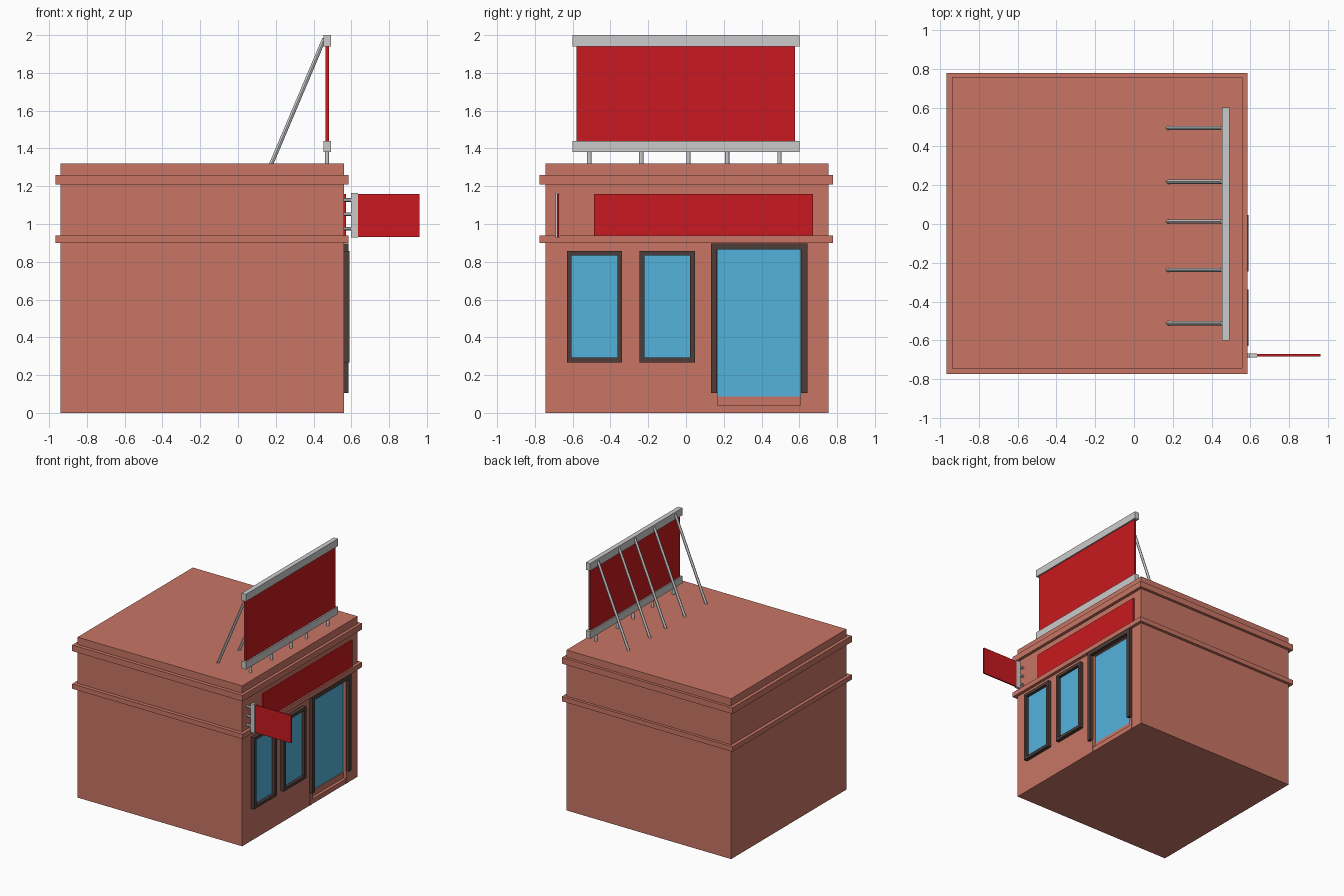
import bpy
from mathutils import Vector

if "Cube" in bpy.data.objects:
    bpy.data.objects.remove(bpy.data.objects["Cube"])


def material(name, color):
    m = bpy.data.materials.new(name)
    m.diffuse_color = (*color, 1)
    m.use_nodes = True
    m.node_tree.nodes["Principled BSDF"].inputs["Base Color"].default_value = m.diffuse_color
    return m


BRICK = material("brick", (0.58, 0.18, 0.13))
RED = material("sign_red", (0.58, 0.01, 0.014))
DARK = material("dark_frame", (0.075, 0.047, 0.04))
GLASS = material("glass", (0.09, 0.45, 0.72))


def box(name, x, y, z, mat=None):
    bpy.ops.mesh.primitive_cube_add(size=1)
    o = bpy.context.object
    o.name = name
    for v in o.data.vertices:
        v.co = [r[0] if c < 0 else r[1] for c, r in zip(v.co, (x, y, z))]
    if mat:
        o.data.materials.append(mat)
    return o


def rod(name, a, b, radius):
    a, b = Vector(a), Vector(b)
    bpy.ops.mesh.primitive_cylinder_add(vertices=12, radius=radius, depth=(b - a).length,
                                        location=(a + b) / 2)
    o = bpy.context.object
    o.name = name
    o.rotation_euler = (b - a).to_track_quat('Z', 'Y').to_euler()
    bpy.ops.object.shade_smooth_by_angle()
    return o


def frame(name, y, z, t, x, bottom=True):
    """Rectangular frame on the shop wall, optionally open at the bottom."""
    box(name + "_left", x, (y[0], y[0] + t), z, DARK)
    box(name + "_right", x, (y[1] - t, y[1]), z, DARK)
    inner = (y[0] + t, y[1] - t)
    box(name + "_top", x, inner, (z[1] - t, z[1]), DARK)
    if bottom:
        box(name + "_sill", x, inner, (z[0], z[0] + t), DARK)


# Building with a doorway recess
body = box("building", (-0.94, 0.56), (-0.745, 0.755), (0, 1.32), BRICK)
cutter = box("doorway_cutter", (0.51, 0.7), (0.167, 0.607), (0.04, 0.867))
cutter.hide_render = True
cutter.hide_viewport = True
cut = body.modifiers.new("doorway", 'BOOLEAN')
cut.object = cutter
cut.solver = 'EXACT'

# Cornice bands all around
for name, z in (("lower_cornice", (0.90, 0.94)), ("upper_cornice", (1.21, 1.26))):
    box(name, (-0.967, 0.585), (-0.775, 0.778), z, BRICK)

# Doorway: threshold, plinths, frame and glass
box("threshold", (0.505, 0.535), (0.167, 0.607), (0.035, 0.087), BRICK)
for side, y in (("left", (0.132, 0.167)), ("right", (0.607, 0.642))):
    box("door_plinth_" + side, (0.55, 0.562), y, (0, 0.105), BRICK)
frame("door_frame", (0.132, 0.642), (0.105, 0.897), 0.033, (0.55, 0.585), bottom=False)
box("door_glass", (0.505, 0.53), (0.165, 0.609), (0.087, 0.869), GLASS)

# Windows
for i, y in enumerate(((-0.63, -0.338), (-0.245, 0.047))):
    frame(f"window_{i}_frame", y, (0.267, 0.857), 0.025, (0.55, 0.59))
    box(f"window_{i}_glass", (0.55, 0.566), (y[0] + 0.024, y[1] - 0.024), (0.29, 0.834), GLASS)

# Fascia sign
box("fascia_sign", (0.55, 0.572), (-0.488, 0.672), (0.935, 1.158), RED)

# Blade sign with bracket and pegs
box("blade_sign", (0.63, 0.962), (-0.684, -0.672), (0.932, 1.16), RED)
box("blade_bracket", (0.597, 0.635), (-0.69, -0.668), (0.928, 1.165))
for z in (0.975, 1.052, 1.127):
    rod("blade_peg", (0.55, -0.679, z), (0.605, -0.679, z), 0.01)

# Rooftop billboard with posts and diagonal braces
box("billboard_panel", (0.463, 0.481), (-0.58, 0.578), (1.43, 1.95), RED)
for name, z in (("billboard_bottom_rail", (1.38, 1.44)), ("billboard_top_rail", (1.94, 2.0))):
    box(name, (0.453, 0.492), (-0.6, 0.6), z)
for y in (-0.512, -0.237, 0.013, 0.218, 0.495):
    rod("billboard_post", (0.472, y, 1.31), (0.472, y, 1.39), 0.011)
    rod("billboard_brace", (0.174, y, 1.313), (0.457, y, 1.982), 0.011)
